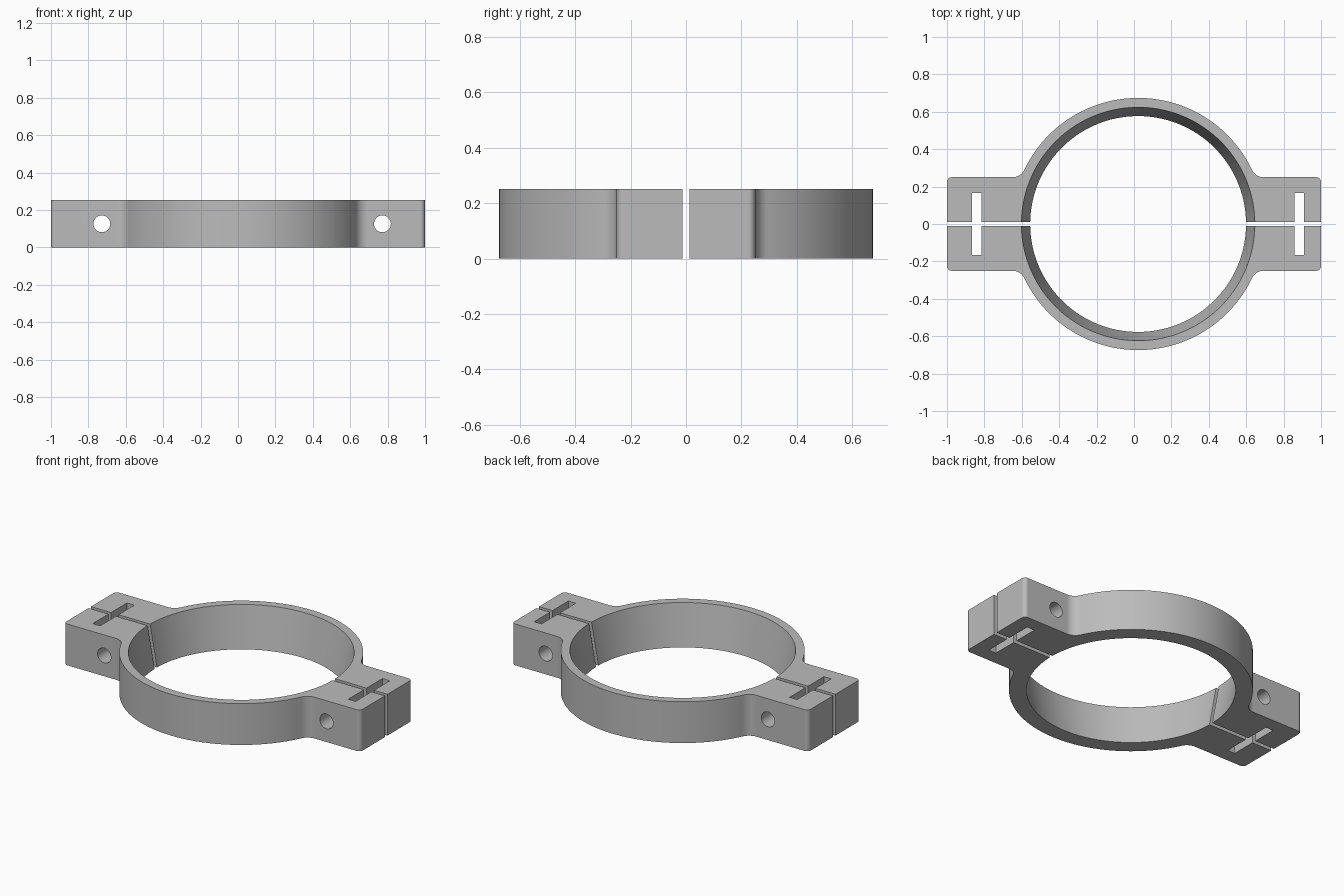
import bpy
import bmesh
from math import sin, cos, pi, asin, atan2, sqrt

cube = bpy.data.objects.get("Cube")
if cube:
    bpy.data.objects.remove(cube, do_unlink=True)

CX = 0.022                         # ring centre along x
HEIGHT, GAP = 0.252, 0.012         # part height, half of the split gap
R_OUT, R_TOP, R_BOTTOM = 0.674, 0.624, 0.577
LUG_Y, CORNER, FILLET = 0.25, 0.025, 0.07
SLOT_X, SLOT_W, SLOT_Y = 0.862, 0.025, 0.165
BOLT_X, BOLT_R = 0.75, 0.045

grey = bpy.data.materials.new("light grey")
grey.use_nodes = True
grey.diffuse_color = (0.5, 0.5, 0.5, 1)
grey.node_tree.nodes["Principled BSDF"].inputs["Base Color"].default_value = (0.5, 0.5, 0.5, 1)


def arc(x, y, r, start, end, steps):
    angles = [start + (end - start) * i / steps for i in range(steps + 1)]
    return [(x + r * cos(a), y + r * sin(a)) for a in angles]


# Centre of the blend between ring and lug
FY = LUG_Y + FILLET
FX = sqrt((R_OUT + FILLET) ** 2 - FY ** 2)
BLEND = atan2(FY, FX)


def lug_outline(end_x):
    """Lug edge from the split face, round the slot, to the ring."""
    a, b = SLOT_X - SLOT_W, SLOT_X + SLOT_W
    pts = [(a, GAP), (a, SLOT_Y), (b, SLOT_Y), (b, GAP), (end_x, GAP)]
    pts += arc(end_x - CORNER, LUG_Y - CORNER, CORNER, 0, pi / 2, 8)
    pts += arc(FX, FY, FILLET, -pi / 2, BLEND - pi, 8)
    return pts


def half_outline(bore):
    """Plan of one half, with the given bore radius."""
    right = lug_outline(1 - CX)
    left = [(-x, y) for x, y in reversed(lug_outline(1 + CX))]
    outer = arc(0, 0, R_OUT, BLEND, pi - BLEND, 72)[1:-1]
    a = asin(GAP / bore)
    inner = arc(0, 0, bore, pi - a, a, 96)
    return right + outer + left + inner


def bolt_cutter(x):
    bpy.ops.mesh.primitive_cylinder_add(vertices=40, radius=BOLT_R, depth=2,
                                        location=(CX + x, 0, HEIGHT / 2),
                                        rotation=(pi / 2, 0, 0))
    obj = bpy.context.object
    obj.name = "bolt_hole_cutter"
    obj.hide_render = True
    return obj


def clamp_half(name, side, cutters):
    bm = bmesh.new()
    loops = []
    for z, bore in ((0, R_BOTTOM), (HEIGHT, R_TOP)):
        loops.append([bm.verts.new((CX + x, side * y, z)) for x, y in half_outline(bore)])
    low, high = loops
    bm.faces.new(low)
    bm.faces.new(high)
    for i in range(len(low)):
        bm.faces.new((low[i - 1], low[i], high[i], high[i - 1]))
    bmesh.ops.recalc_face_normals(bm, faces=bm.faces)
    mesh = bpy.data.meshes.new(name)
    bm.to_mesh(mesh)
    bm.free()
    mesh.materials.append(grey)
    obj = bpy.data.objects.new(name, mesh)
    bpy.context.collection.objects.link(obj)

    bpy.ops.object.select_all(action='DESELECT')
    obj.select_set(True)
    bpy.context.view_layer.objects.active = obj
    for cutter in cutters:
        mod = obj.modifiers.new("bolt hole", 'BOOLEAN')
        mod.operation = 'DIFFERENCE'
        mod.solver = 'EXACT'
        mod.object = cutter
        bpy.ops.object.modifier_apply(modifier=mod.name)
    bpy.ops.object.shade_smooth_by_angle(angle=pi / 6)
    weighted = obj.modifiers.new("clean shading", 'WEIGHTED_NORMAL')
    weighted.keep_sharp = True


cutters = [bolt_cutter(s * BOLT_X) for s in (-1, 1)]
for cutter in cutters:
    cutter.data.materials.append(grey)
clamp_half("back_clamp_half", 1, cutters)
clamp_half("front_clamp_half", -1, cutters)
for cutter in cutters:
    bpy.data.objects.remove(cutter, do_unlink=True)
